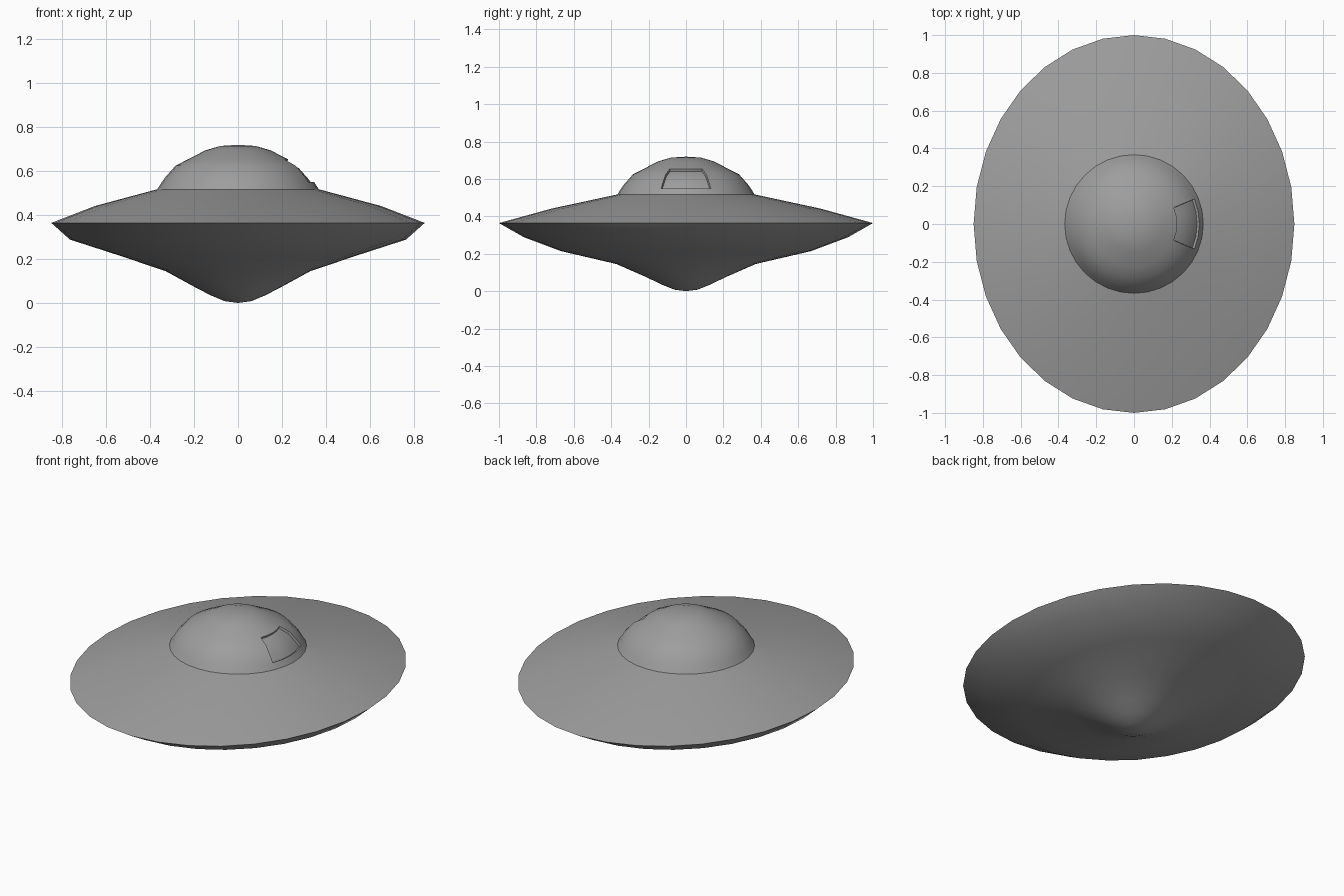
import bpy, bmesh
from math import cos, sin, pi

if "Cube" in bpy.data.objects:
    bpy.data.objects.remove(bpy.data.objects["Cube"])

SIDES = 32

# dark grey metal
metal = bpy.data.materials.new("dark_grey")
metal.diffuse_color = (0.34, 0.34, 0.34, 1)
metal.use_nodes = True
metal.node_tree.nodes["Principled BSDF"].inputs["Base Color"].default_value = metal.diffuse_color


def lathe(rings, tip_z):
    """Join elliptical rings (rx, ry, z) with quads; close the last ring to a tip."""
    bm = bmesh.new()
    loops = [[bm.verts.new((rx * cos(2 * pi * i / SIDES), ry * sin(2 * pi * i / SIDES), z))
              for i in range(SIDES)] for rx, ry, z in rings]
    for a, b in zip(loops, loops[1:]):
        for i in range(SIDES):
            j = (i + 1) % SIDES
            bm.faces.new((a[i], a[j], b[j], b[i]))
    tip = bm.verts.new((0, 0, tip_z))
    for i in range(SIDES):
        bm.faces.new((loops[-1][i], loops[-1][(i + 1) % SIDES], tip))
    bm.normal_update()
    return bm


def finish(bm, name, angle=0.6):
    me = bpy.data.meshes.new(name)
    bm.to_mesh(me)
    bm.free()
    me.materials.append(metal)
    ob = bpy.data.objects.new(name, me)
    bpy.context.collection.objects.link(ob)
    bpy.ops.object.select_all(action='DESELECT')
    ob.select_set(True)
    bpy.context.view_layer.objects.active = ob
    bpy.ops.object.shade_smooth_by_angle(angle=angle)
    return ob


# saucer hull: round at the dome, oval at the rim, tapering to a blunt keel
hull = lathe([
    (0.367, 0.367, 0.517), (0.65, 0.72, 0.441), (0.849, 1.0, 0.364),
    (0.764, 0.866, 0.288), (0.535, 0.668, 0.214), (0.33, 0.372, 0.145),
    (0.198, 0.208, 0.073), (0.125, 0.13, 0.035), (0.06, 0.062, 0.008)], 0.0)
bmesh.ops.reverse_faces(hull, faces=hull.faces)
finish(hull, "saucer_hull")

# cabin dome
dome = lathe([(r, r, z) for r, z in [
    (0.367, 0.517), (0.346, 0.55), (0.332, 0.57), (0.284, 0.624), (0.228, 0.653),
    (0.148, 0.694), (0.08, 0.714)]], 0.719)

# recessed window on the right side of the dome
window = []
for f in dome.faces:
    c = f.calc_center_median()
    if 0.55 < c.z < 0.653 and c.x > 0 and abs(c.y) < 0.4 * c.x:
        window.append(f)
bmesh.ops.inset_region(dome, faces=window, thickness=0.002, depth=-0.013,
                       use_even_offset=True, use_boundary=True)
finish(dome, "cabin_dome")
